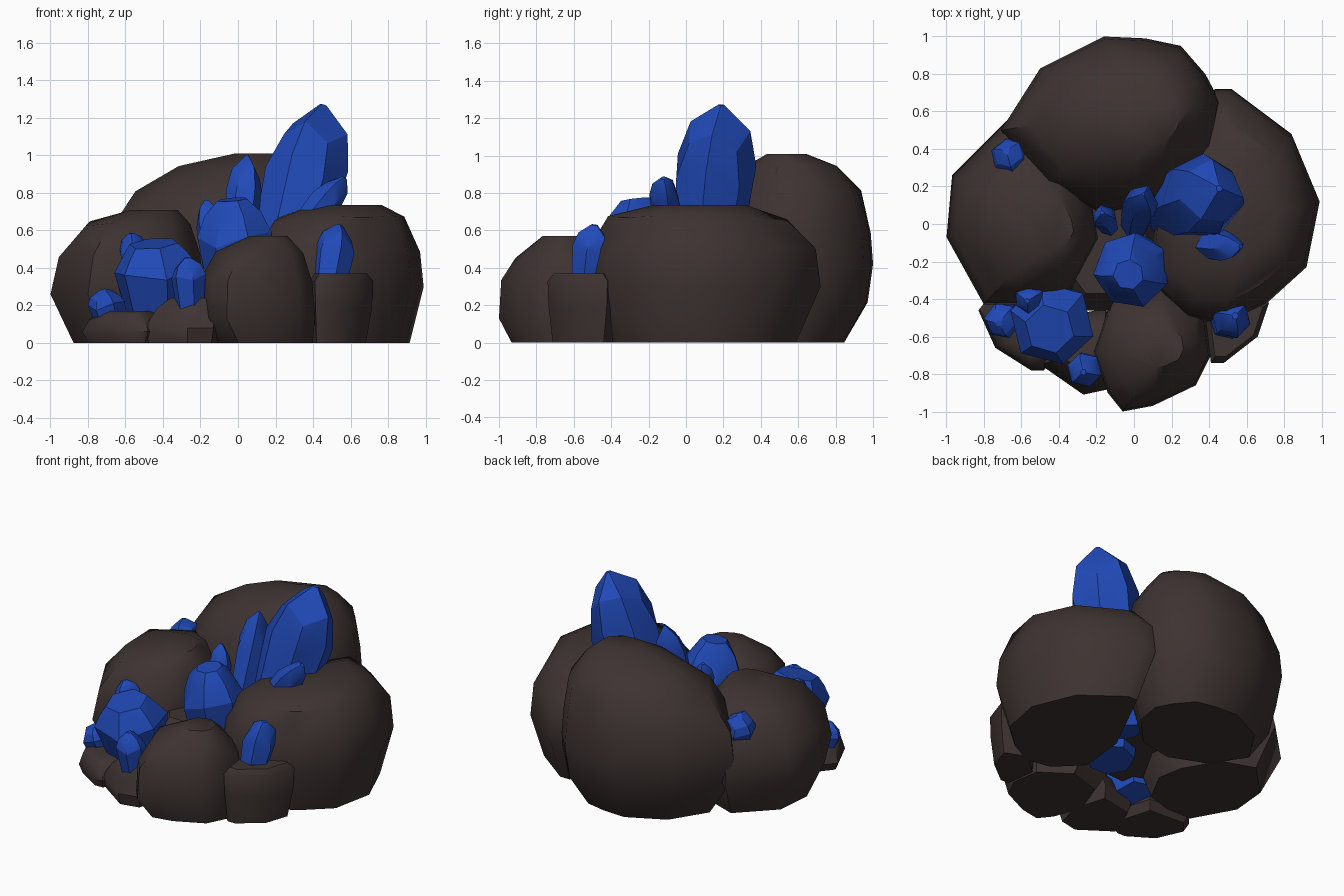
import bpy, bmesh, math, random
from mathutils import Vector

if "Cube" in bpy.data.objects:
    bpy.data.objects.remove(bpy.data.objects["Cube"])

random.seed(4)


def material(name, col):
    m = bpy.data.materials.new(name)
    m.diffuse_color = (*col, 1)
    m.use_nodes = True
    m.node_tree.nodes["Principled BSDF"].inputs["Base Color"].default_value = m.diffuse_color
    return m


ROCK = material("dark_brown_rock", (0.047, 0.033, 0.031))
BLUE = material("blue_crystal", (0.015, 0.068, 0.48))


def hull(name, pts, mat, angle):
    """Convex faceted solid around points, with sharp creases kept."""
    bm = bmesh.new()
    for p in pts:
        bm.verts.new(p)
    bmesh.ops.convex_hull(bm, input=bm.verts[:])
    bmesh.ops.delete(bm, geom=[v for v in bm.verts if not v.link_faces], context='VERTS')
    bmesh.ops.dissolve_limit(bm, angle_limit=math.radians(4), verts=bm.verts[:], edges=bm.edges[:])
    bmesh.ops.recalc_face_normals(bm, faces=bm.faces[:])
    for f in bm.faces:
        f.smooth = True
    for e in bm.edges:
        e.smooth = e.calc_face_angle(0) < math.radians(angle)
    me = bpy.data.meshes.new(name)
    bm.to_mesh(me)
    bm.free()
    me.materials.append(mat)
    ob = bpy.data.objects.new(name, me)
    bpy.context.collection.objects.link(ob)


def rock(name, outline, levels, jitter=0.018):
    """Plan outline repeated at levels of (z, scale, shift x, shift y)."""
    cx = sum(p[0] for p in outline) / len(outline)
    cy = sum(p[1] for p in outline) / len(outline)
    pts = []
    top = levels[-1][0]
    for z, s, dx, dy in levels:
        for x, y in outline:
            j = random.uniform(-jitter, jitter) if 0 < z < top and s < 1 else 0
            pts.append((cx + dx + (x - cx) * s, cy + dy + (y - cy) * s, z + j))
    hull(name, pts, ROCK, 42)


def crystal(name, base, tip, r, blunt=0.12, sides=6, turn=0.3):
    """Tapered prism that swells to a shoulder and ends in a point."""
    a, b = Vector(base), Vector(tip)
    q = (b - a).to_track_quat('Z', 'Y')
    pts = []
    for t, s in ((0, 0.72), (0.7, 1.0), (0.86, max(0.76, blunt + 0.2)), (1, blunt)):
        for i in range(sides):
            w = turn + math.tau * i / sides
            k = t + (0.035 * (-1) ** i if 0 < t < 1 else 0)
            pts.append(a.lerp(b, k) + q @ Vector((math.cos(w) * r * s, math.sin(w) * r * s, 0)))
    hull(name, pts, BLUE, 25)


# Large boulders, meeting around the hollow middle
rock("back_boulder",
     [(-.71, .5), (-.5, .83), (-.16, 1), (.06, .99), (.25, .95), (.38, .8),
      (.46, .65), (.42, .4), (.15, .12), (-.17, .06), (-.5, .2)],
     [(0, .72, 0, -.04), (.22, .93, 0, 0), (.42, 1, 0, 0), (.6, .97, 0, 0),
      (.8, .82, .04, .01), (.93, .54, .08, 0), (1.01, .22, .16, -.04)])
rock("left_boulder",
     [(-1, -.07), (-.97, .26), (-.68, .55), (-.4, .45), (-.22, .15), (-.18, -.08),
      (-.33, -.36), (-.55, -.43), (-.8, -.43)],
     [(0, .76, .02, 0), (.26, 1, 0, 0), (.47, .92, .01, 0), (.63, .68, .05, 0), (.71, .3, .13, -.02)])
rock("right_boulder",
     [(.43, .72), (.52, .72), (.84, .48), (.99, .12), (.92, -.23), (.7, -.43),
      (.48, -.54), (.28, -.5), (.08, -.3), (.12, .1), (.33, .5)],
     [(0, .8, .02, 0), (.3, 1, 0, 0), (.5, .96, 0, 0), (.66, .76, .01, -.02), (.735, .4, .06, 0)])
rock("front_boulder",
     [(-.22, -.68), (-.14, -.9), (-.06, -1), (.1, -.97), (.33, -.86), (.41, -.7),
      (.38, -.48), (.15, -.32), (-.12, -.4)],
     [(0, .84, .04, .02), (.13, 1, 0, 0), (.33, .96, 0, 0), (.47, .74, .02, .01), (.57, .32, .07, .03)])

# Small foot stones
rock("front_right_stone",
     [(.38, -.5), (.41, -.74), (.48, -.74), (.66, -.6), (.72, -.42), (.55, -.35)],
     [(0, .85, -.01, 0), (.2, .97, 0, 0), (.33, 1, 0, 0), (.37, .82, 0, 0)])
rock("front_left_stone",
     [(-.5, -.75), (-.27, -.91), (-.13, -.88), (-.08, -.68), (-.15, -.45), (-.4, -.5)],
     [(0, .9, 0, 0), (.08, 1, 0, 0), (.18, .8, .02, .01), (.24, .55, .03, .0)])
rock("left_low_stone",
     [(-.83, -.46), (-.74, -.66), (-.55, -.78), (-.48, -.78), (-.38, -.62), (-.45, -.38), (-.75, -.36)],
     [(0, .86, 0, 0), (.06, 1, 0, 0), (.14, .84, 0, 0), (.17, .6, .02, 0)])
# Floor of the hollow behind the front crystals
rock("middle_stone",
     [(-.42, -.3), (-.3, -.46), (-.05, -.46), (.15, -.2), (.1, .15), (-.25, .18)],
     [(.16, .9, 0, 0), (.28, 1, 0, 0), (.4, .75, 0, .02)])

# Main crystals
crystal("tall_crystal", (.16, .06, .12), (.455, .19, 1.27), .222, .08, 7, .5)
crystal("slim_crystal", (0, -.03, .3), (.05, .16, 1.0), .1, .08)
crystal("centre_crystal", (.03, -.19, .08), (-.03, -.27, .765), .205, .4, 7)
crystal("front_left_crystal", (-.41, -.46, .08), (-.45, -.56, .53), .232, .58, 6, .1)

# Small crystals: base, tip, radius
small = [((-.13, -.02, .35), (-.17, .06, .76), .068),
         ((.25, -.1, .5), (.57, -.12, .88), .085),
         ((-.53, -.37, .3), (-.57, -.41, .585), .082),
         ((-.66, -.48, .04), (-.72, -.53, .285), .1),
         ((-.25, -.75, .12), (-.27, -.79, .455), .095),
         ((.47, -.54, .2), (.54, -.49, .63), .108),
         ((-.62, .3, .38), (-.68, .39, .67), .105)]
for i, (b, t, r) in enumerate(small):
    crystal(f"small_crystal_{i + 1}", b, t, r, 0.17, 6, 0.3 + i * 0.5)
